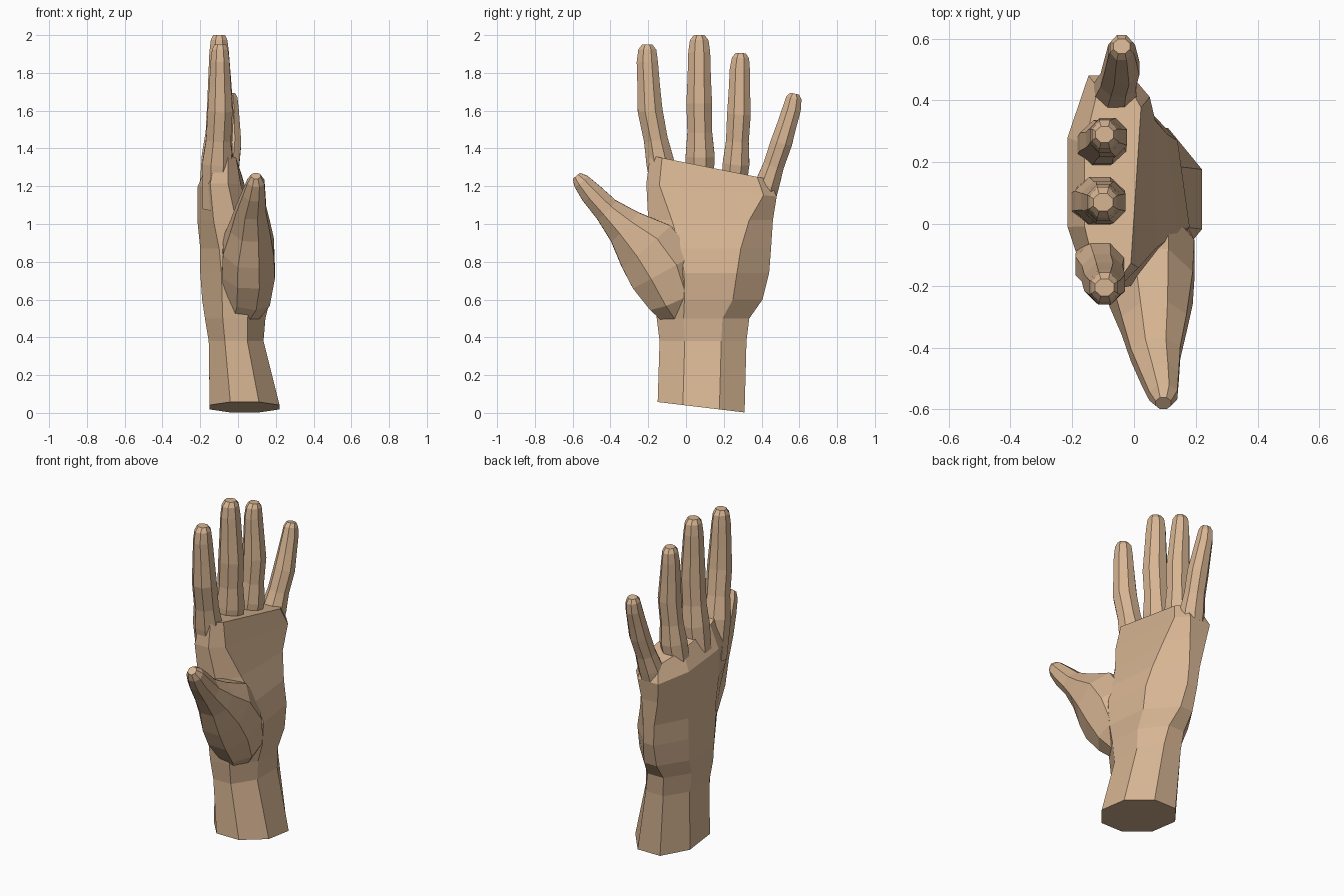
import bpy
import bmesh
import math
from mathutils import Vector

if "Cube" in bpy.data.objects:
    bpy.data.objects.remove(bpy.data.objects["Cube"], do_unlink=True)

skin = bpy.data.materials.new("skin")
skin.use_nodes = True
COLOUR = (0.68, 0.46, 0.29, 1)
skin.diffuse_color = COLOUR
skin.node_tree.nodes["Principled BSDF"].inputs["Base Color"].default_value = COLOUR


def skin_rings(name, rings):
    """Join rings of points into a closed, flat-shaded solid."""
    bm = bmesh.new()
    rings = [[bm.verts.new(p) for p in ring] for ring in rings]
    for low, high in zip(rings, rings[1:]):
        for k in range(len(low)):
            n = (k + 1) % len(low)
            bm.faces.new((low[k], low[n], high[n], high[k]))
    bm.faces.new(rings[0])
    bm.faces.new(rings[-1])
    bmesh.ops.recalc_face_normals(bm, faces=bm.faces)
    mesh = bpy.data.meshes.new(name)
    bm.to_mesh(mesh)
    bm.free()
    mesh.materials.append(skin)
    bpy.context.collection.objects.link(bpy.data.objects.new(name, mesh))


def tube(name, stations, sides=8):
    """Tube along stations (x, y, z, half width, half depth)."""
    centres = [Vector(s[:3]) for s in stations]
    reach = math.cos(math.pi / sides)
    rings = []
    for i, (centre, s) in enumerate(zip(centres, stations)):
        along = centres[min(i + 1, len(centres) - 1)] - centres[max(i - 1, 0)]
        wide = Vector((1, 0, 0)).cross(along).normalized()
        deep = along.cross(wide).normalized()
        angles = [2 * math.pi * (k + 0.5) / sides for k in range(sides)]
        rings.append([centre + (wide * s[3] * math.cos(a) + deep * s[4] * math.sin(a)) / reach
                      for a in angles])
    skin_rings(name, rings)


def palm_ring(x, y, z, width, depth, tilt, flat, taper):
    """Eight-sided slice, thinned on the palm side towards the little finger."""
    ring = []
    for v, u in ((1, .41), (flat, 1), (-flat, 1), (-1, .41),
                 (-1, -.41), (-.42, -1), (.42, -1), (1, -.41)):
        cut = taper * width * v if u > 0 and v > 0 else 0
        ring.append((x + depth * u - cut, y + width * v, z + tilt * width * v))
    return ring


# Wrist and palm, ending in the sloping web between the fingers
skin_rings("palm_and_wrist", [palm_ring(*s) for s in (
    (.035, .08, .03, .23, .185, -.12, .42, 0),
    (-.01, .09, .38, .23, .145, 0, .42, 0),
    (-.015, .09, .50, .245, .16, 0, .42, .1),
    (-.01, .12, .60, .285, .18, 0, .45, .22),
    (-.01, .13, .74, .31, .19, 0, .45, .28),
    (-.03, .13, .87, .32, .17, 0, .5, .2),
    (-.07, .13, 1.02, .33, .145, 0, .62, .03),
    (-.10, .135, 1.18, .345, .115, -.1, .8, -.13),
    (-.085, .125, 1.30, .315, .075, -.2, .8, -.13),
)])

# Thumb with the fleshy mass at its base
tube("thumb", [
    (.01, -.02, .52, .10, .09),
    (.045, -.06, .61, .145, .125),
    (.055, -.12, .75, .185, .14),
    (.055, -.21, .88, .17, .135),
    (.065, -.325, .985, .105, .105),
    (.07, -.42, 1.075, .07, .08),
    (.085, -.50, 1.16, .06, .06),
    (.095, -.555, 1.225, .045, .045),
    (.095, -.58, 1.255, .025, .025),
])


# Fingers: knuckle, base, middle joint, end joint, tip
def finger(name, knuckle, base, joint, end, tip, width):
    knuckle, base, joint, end, tip = (Vector(p) for p in (knuckle, base, joint, end, tip))
    stations = [
        (knuckle, 1.1, 1.1),
        (base, 1.22, 1.3),
        (base.lerp(joint, .45), 1.04, 1.08),
        (joint, 1.08, 1.08),
        (joint.lerp(end, .5), .98, .95),
        (end, .92, .82),
        (end.lerp(tip, .7), .78, .7),
        (tip, .45, .5),
    ]
    tube(name, [(*p, width * w, width * d) for p, w, d in stations])


finger("index_finger", (-.12, -.10, 1.08), (-.11, -.135, 1.32), (-.095, -.19, 1.60),
       (-.095, -.205, 1.86), (-.095, -.205, 1.95), .061)
finger("middle_finger", (-.14, .07, 1.10), (-.11, .075, 1.36), (-.095, .07, 1.64),
       (-.10, .07, 1.91), (-.10, .07, 2.0), .063)
finger("ring_finger", (-.13, .24, 1.08), (-.10, .265, 1.32), (-.085, .28, 1.58),
       (-.095, .285, 1.82), (-.095, .29, 1.905), .058)
finger("little_finger", (-.085, .37, .96), (-.06, .43, 1.21), (-.04, .505, 1.43),
       (-.04, .56, 1.61), (-.04, .575, 1.69), .053)
